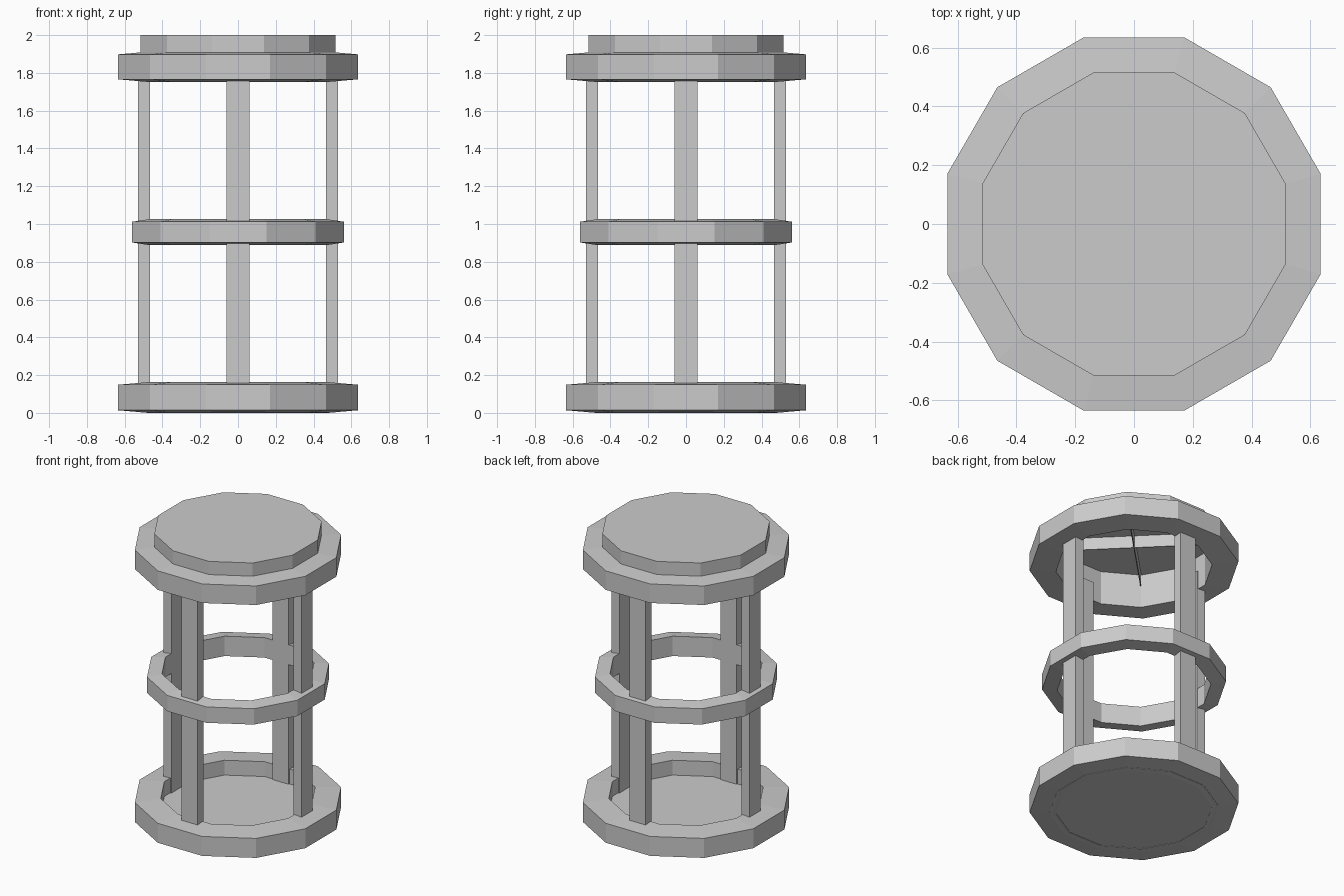
import bpy, bmesh
from math import cos, sin, pi, radians

cube = bpy.data.objects.get("Cube")
if cube:
    bpy.data.objects.remove(cube, do_unlink=True)

SIDES = 12
grey = bpy.data.materials.new("plain grey")
grey.use_nodes = True
colour = (0.6, 0.6, 0.6, 1)
grey.diffuse_color = colour
grey.node_tree.nodes["Principled BSDF"].inputs["Base Color"].default_value = colour


def finish(name, bm):
    bmesh.ops.recalc_face_normals(bm, faces=bm.faces)
    mesh = bpy.data.meshes.new(name)
    bm.to_mesh(mesh)
    bm.free()
    mesh.materials.append(grey)
    obj = bpy.data.objects.new(name, mesh)
    bpy.context.collection.objects.link(obj)
    return obj


def lathe(name, profile, closed):
    """Turn a profile of (apothem, z) points; flat sides face the axes."""
    bm = bmesh.new()
    rings = []
    for apothem, z in profile:
        r = apothem / cos(pi / SIDES)
        angles = [2 * pi * (i + 0.5) / SIDES for i in range(SIDES)]
        rings.append([bm.verts.new((r * cos(a), r * sin(a), z)) for a in angles])
    pairs = list(zip(rings, rings[1:]))
    if closed:
        pairs.append((rings[-1], rings[0]))
    for low, high in pairs:
        for i in range(SIDES):
            j = (i + 1) % SIDES
            bm.faces.new((low[i], low[j], high[j], high[i]))
    if not closed:
        bm.faces.new(rings[0])
        bm.faces.new(rings[-1])
    return finish(name, bm)


def hoop(name, outer, inner, bottom, top):
    """Ring whose top and bottom slope gently towards the rim."""
    lip = 0.014
    return lathe(name, [(outer, bottom + lip), (outer, top - lip),
                        (inner, top), (inner, bottom)], True)


def box(name, size, location, angle=0):
    bm = bmesh.new()
    bmesh.ops.create_cube(bm, size=1)
    bmesh.ops.scale(bm, vec=size, verts=bm.verts)
    obj = finish(name, bm)
    obj.location = location
    obj.rotation_euler.z = angle
    return obj


# Three hoops
hoop("base_ring", 0.635, 0.475, 0.0, 0.163)
hoop("middle_ring", 0.56, 0.468, 0.888, 1.026)
hoop("top_ring", 0.635, 0.475, 1.752, 1.912)

# Floor plate inside the base
lathe("floor_plate", [(0.515, 0.002), (0.515, 0.06)], False)

# Hollow cap with crossed dividers beneath it
lathe("cap", [(0.475, 1.9), (0.515, 1.9), (0.515, 2.0), (0.0001, 2.0),
              (0.0001, 1.985), (0.475, 1.985)], True)
for side, angle in (("first", 45), ("second", 135)):
    box(side + "_cap_divider", (0.96, 0.006, 0.09), (0, 0, 1.945), radians(angle))

# Four upright posts
for i, side in enumerate(("left", "back", "right", "front")):
    a = i * pi / 2
    box(side + "_post", (0.062, 0.122, 1.83),
        (0.498 * cos(a), 0.498 * sin(a), 0.965), a)
